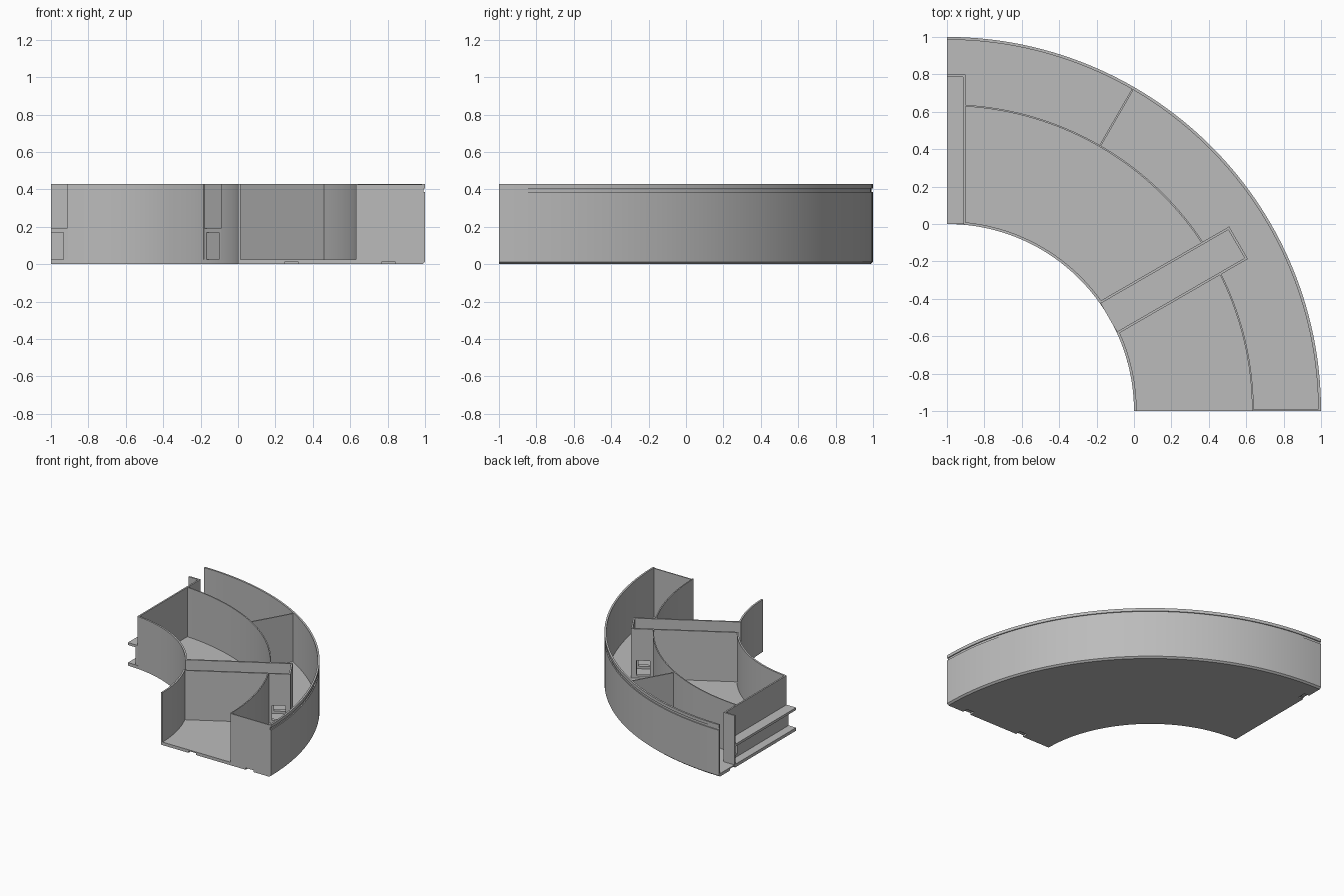
import bpy, bmesh, math
from mathutils import Vector, Matrix

if "Cube" in bpy.data.objects:
    bpy.data.objects.remove(bpy.data.objects["Cube"])

H, FLOOR = 0.43, 0.025          # total height, floor top
SHELF_LOW, SHELF_TOP = 0.17, 0.19
DIVIDE_R = 1.64                 # curved partition radius
CENTRE = Vector((-1, -1, 0))    # centre of all the arcs

grey = bpy.data.materials.new("plain_grey")
grey.use_nodes = True
grey.diffuse_color = (0.5, 0.5, 0.5, 1)
grey.node_tree.nodes["Principled BSDF"].inputs["Base Color"].default_value = (0.5, 0.5, 0.5, 1)


def finish(name, bm):
    bmesh.ops.recalc_face_normals(bm, faces=bm.faces)
    mesh = bpy.data.meshes.new(name)
    bm.to_mesh(mesh)
    bm.free()
    mesh.materials.append(grey)
    obj = bpy.data.objects.new(name, mesh)
    bpy.context.collection.objects.link(obj)
    return obj


def smooth(obj):
    bpy.ops.object.select_all(action='DESELECT')
    obj.select_set(True)
    bpy.context.view_layer.objects.active = obj
    bpy.ops.object.shade_smooth_by_angle(angle=math.radians(25))


def sweep(name, profile, start, end):
    """Sweep a closed (radius, z) profile between two angles in degrees."""
    bm = bmesh.new()
    steps = max(4, round((end - start) / 1.5))
    rings = []
    for i in range(steps + 1):
        a = math.radians(start + (end - start) * i / steps)
        rings.append([bm.verts.new(CENTRE + Vector((r * math.cos(a), r * math.sin(a), z)))
                      for r, z in profile])
    n = len(profile)
    for a, b in zip(rings, rings[1:]):
        for j in range(n):
            k = (j + 1) % n
            bm.faces.new((a[j], a[k], b[k], b[j]))
    bm.faces.new(rings[0])
    bm.faces.new(rings[-1])
    return finish(name, bm)


def curved_wall(name, r0, r1, start, end, z0=0.01, z1=H):
    smooth(sweep(name, [(r0, z0), (r1, z0), (r1, z1), (r0, z1)], start, end))


def radial_boxes(name, angle, boxes):
    """Boxes given as (r0, r1, side0, side1, z0, z1), turned to an angle."""
    bm = bmesh.new()
    turn = Matrix.Translation(CENTRE) @ Matrix.Rotation(math.radians(angle), 4, 'Z')
    for r0, r1, s0, s1, z0, z1 in boxes:
        size = Matrix.Diagonal((r1 - r0, abs(s1 - s0), z1 - z0, 1))
        mid = Matrix.Translation(((r0 + r1) / 2, (s0 + s1) / 2, (z0 + z1) / 2))
        bmesh.ops.create_cube(bm, size=1, matrix=turn @ mid @ size)
    return finish(name, bm)


# Floor and outer wall in one section, with chamfered foot and rim groove
tray = sweep("floor_and_outer_wall", [
    (1, 0), (1.985, 0), (2, 0.012), (2, 0.385), (1.992, 0.385), (1.992, 0.405),
    (2, 0.405), (2, H), (1.985, H), (1.985, FLOOR), (1, FLOOR)], 0, 90)

# Connector slots under the two ends
slots = [radial_boxes("slot_cutter", 0, [(r, r + 0.07, -0.02, 0.045, -0.02, 0.015)])
         for r in (1.25, 1.77)]
slots.append(radial_boxes("slot_cutter", 90, [(1.79, 1.86, -0.045, 0.02, -0.02, 0.015)]))
for cutter in slots:
    cutter.hide_render = True
    cutter.hide_viewport = True
    cut = tray.modifiers.new("slot", 'BOOLEAN')
    cut.object = cutter
    cut.solver = 'EXACT'
smooth(tray)


# Inner wall and curved partition, interrupted by the ducts
def gap(radius):
    return math.degrees(math.asin(0.093 / radius))


for part, r0, r1 in (("inner_wall", 1.0, 1.014), ("curved_partition", DIVIDE_R - 0.009, DIVIDE_R)):
    g = gap(r1)
    curved_wall(part + "_short", r0, r1, 0, 30 - g)
    curved_wall(part + "_long", r0, r1, 30 + g, 90 - g)


# Ducts: open channel above, closed tunnel below with side windows
def duct(name, angle, sides):
    start, end = 0.999, 1.8
    win0, win1 = 1.66, 1.76
    boxes = []
    for s in sides:
        out, upper, lower = s * 0.1, s * 0.087, s * 0.068
        boxes += [(start, end, upper, out, SHELF_TOP, H),
                  (start, win0, lower, out, 0.01, SHELF_LOW),
                  (win1, end, lower, out, 0.01, SHELF_LOW),
                  (win0, win1, lower, out, 0.01, 0.045)]
    lo = -0.1
    hi = 0.1 if 1 in sides else 0
    boxes += [(start, end, lo, hi, SHELF_LOW, SHELF_TOP),
              (end - 0.013, end, lo, hi, 0.01, H)]
    radial_boxes(name, angle, boxes)


duct("middle_duct", 30, (-1, 1))
duct("end_half_duct", 90, (-1,))

# Flat partitions in the outer trough
radial_boxes("trough_divider", 60, [(DIVIDE_R - 0.004, 1.99, -0.005, 0.005, 0.01, 0.42)])
radial_boxes("trough_end_wall", 0, [(DIVIDE_R - 0.009, 1.99, 0, 0.009, FLOOR - 0.005, 0.425)])
